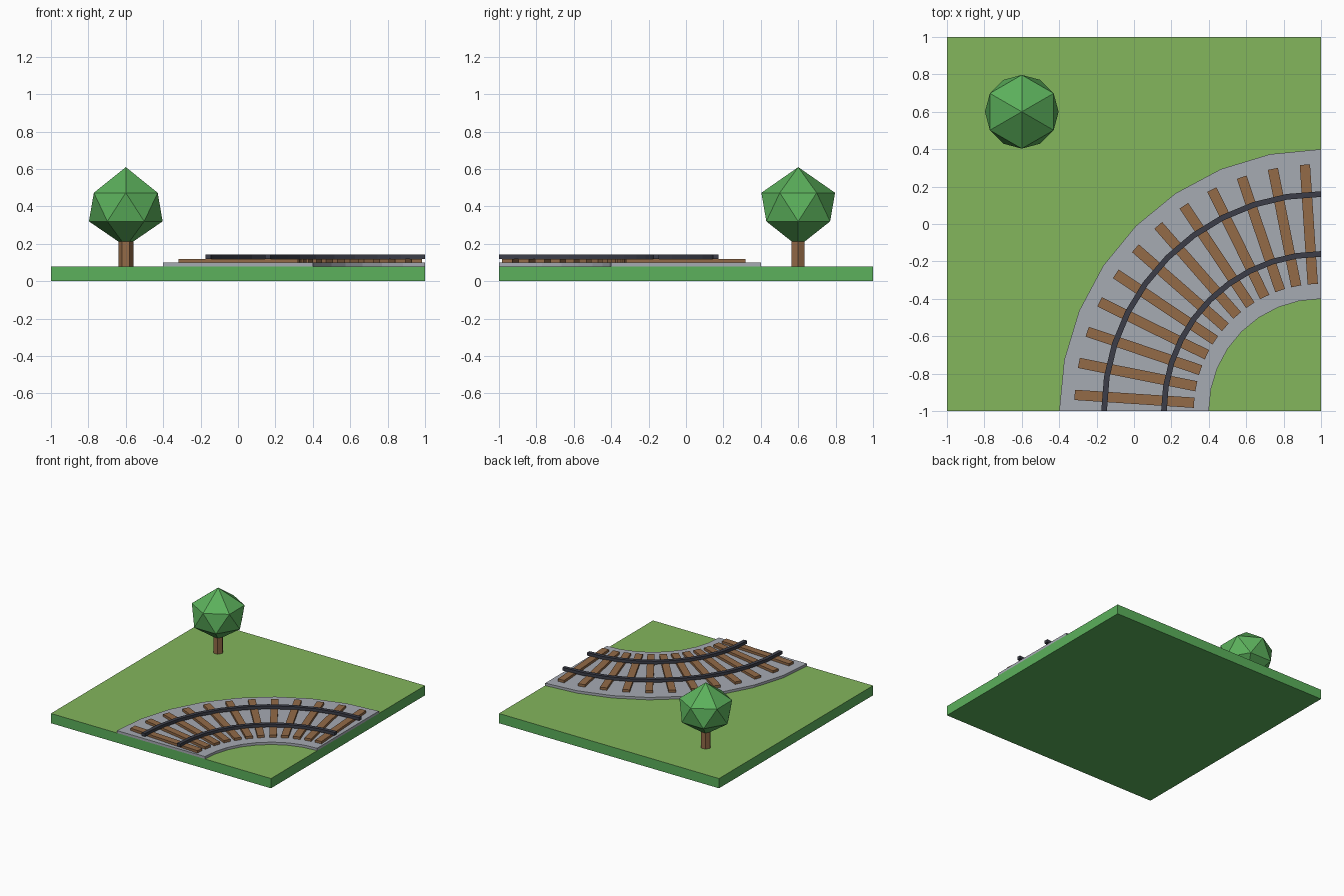
import bpy, bmesh
from math import sin, cos, pi
from mathutils import Vector, Matrix

if "Cube" in bpy.data.objects:
    bpy.data.objects.remove(bpy.data.objects["Cube"])


def material(name, r, g, b):
    m = bpy.data.materials.new(name)
    m.diffuse_color = [(c / 255) ** 2.2 for c in (r, g, b)] + [1]
    m.use_nodes = True
    m.node_tree.nodes["Principled BSDF"].inputs["Base Color"].default_value = m.diffuse_color
    return m


GREEN = material("green", 92, 175, 92)
GRASS = material("grass", 130, 180, 93)
GREY = material("gravel", 165, 169, 177)
BROWN = material("wood", 146, 106, 73)
STEEL = material("steel", 62, 64, 74)


def make(name, bm, *mats):
    bmesh.ops.recalc_face_normals(bm, faces=bm.faces)
    me = bpy.data.meshes.new(name)
    bm.to_mesh(me)
    bm.free()
    for m in mats:
        me.materials.append(m)
    ob = bpy.data.objects.new(name, me)
    bpy.context.collection.objects.link(ob)
    return ob


def box(name, size, centre, *mats):
    bm = bmesh.new()
    bmesh.ops.create_cube(bm, size=1, matrix=Matrix.Translation(centre) @ Matrix.Diagonal((*size, 1)))
    return make(name, bm, *mats)


CENTRE = Vector((1, -1, 0))  # centre of the track curve


def arc(name, r0, r1, z0, z1, segments, mat):
    """Quarter ring with a rectangular section, swept around the tile corner."""
    bm = bmesh.new()
    rings = []
    for i in range(segments + 1):
        a = pi / 2 + pi / 2 * i / segments
        rings.append([bm.verts.new(CENTRE + Vector((r * cos(a), r * sin(a), z)))
                      for r, z in ((r0, z0), (r1, z0), (r1, z1), (r0, z1))])
    for p, q in zip(rings, rings[1:]):
        for k in range(4):
            n = (k + 1) % 4
            bm.faces.new((p[k], p[n], q[n], q[k]))
    bm.faces.new(rings[0])
    bm.faces.new(rings[-1])
    return make(name, bm, mat)


# Ground tile with a grass top face
ground = box("ground_tile", (2, 2, 0.08), (0, 0, 0.04), GREEN, GRASS)
for f in ground.data.polygons:
    f.material_index = int(f.normal.z > 0.5)

# Gravel bed and the two rails
arc("gravel_bed", 0.6, 1.4, 0.08, 0.10, 8, GREY)
arc("inner_rail", 0.825, 0.855, 0.118, 0.143, 10, STEEL)
arc("outer_rail", 1.145, 1.175, 0.118, 0.143, 10, STEEL)

# Twelve sleepers fanned around the curve
for i in range(12):
    a = pi / 2 + pi / 2 * (i + 0.5) / 12
    sleeper = box(f"sleeper_{i + 1}", (0.64, 0.055, 0.02), (1.0, 0, 0.11), BROWN)
    sleeper.location = CENTRE
    sleeper.rotation_euler.z = a

# Six-sided tree trunk
bm = bmesh.new()
bmesh.ops.create_cone(bm, cap_ends=True, segments=6, radius1=0.04, radius2=0.04, depth=0.26,
                      matrix=Matrix.Translation((-0.6, 0.6, 0.131)) @ Matrix.Rotation(pi / 2, 4, "Z"))
make("tree_trunk", bm, BROWN)

# Faceted crown: two staggered rings of six between two tips
bm = bmesh.new()
top = bm.verts.new((-0.6, 0.6, 0.61))
bottom = bm.verts.new((-0.6, 0.6, 0.185))
low, high = [[bm.verts.new((-0.6 + 0.197 * cos((i + s) * pi / 3), 0.6 + 0.197 * sin((i + s) * pi / 3), z))
              for i in range(6)] for s, z in ((0, 0.32), (0.5, 0.473))]
for i in range(6):
    n = (i + 1) % 6
    bm.faces.new((top, high[i], high[n]))
    bm.faces.new((bottom, low[n], low[i]))
    bm.faces.new((low[i], low[n], high[i]))
    bm.faces.new((high[i], low[n], high[n]))
make("tree_crown", bm, GREEN)
